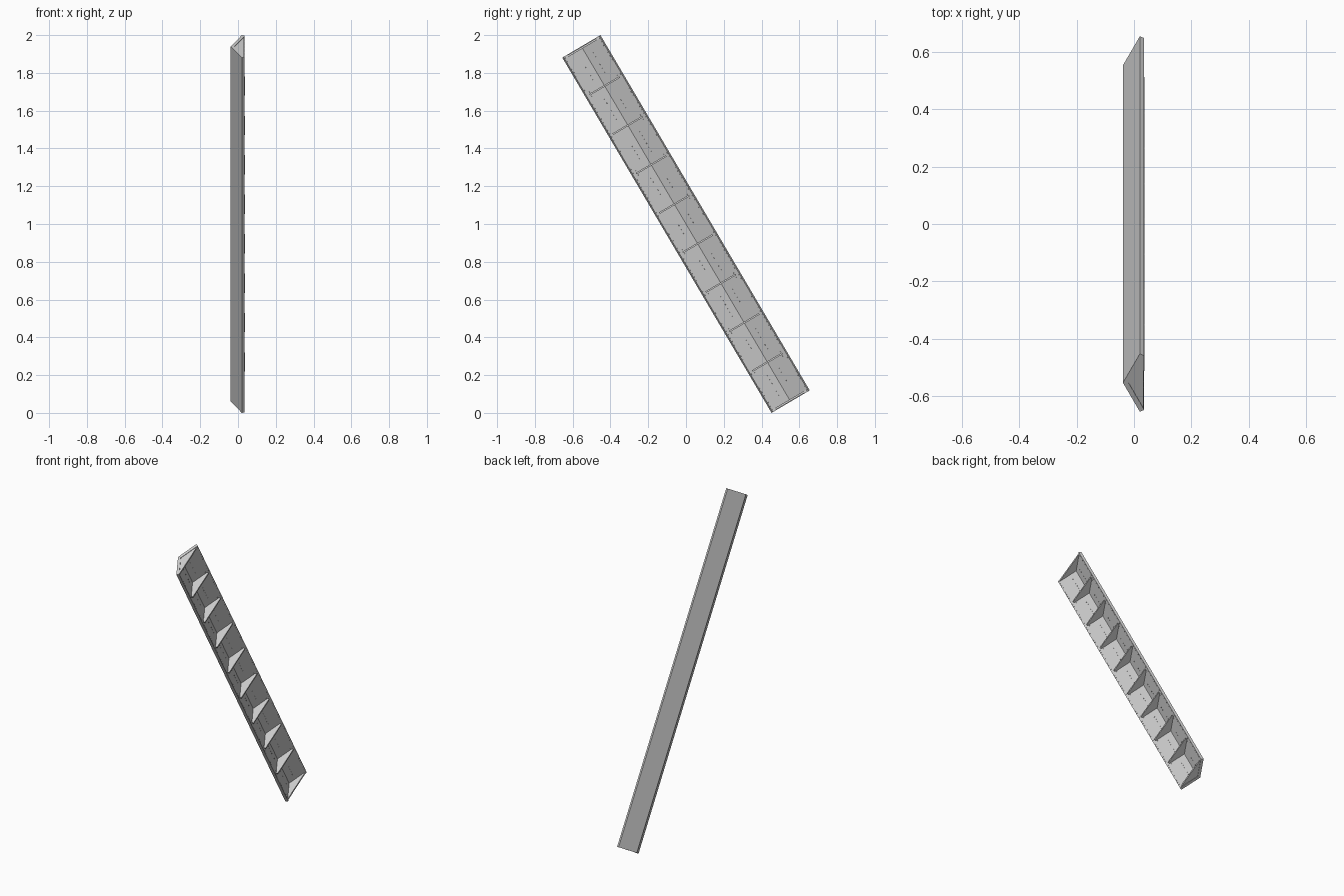
import bpy, bmesh, math
from mathutils import Matrix, Vector

if "Cube" in bpy.data.objects:
    bpy.data.objects.remove(bpy.data.objects["Cube"])

# Beam frame: local x = depth, local y = width, local z = along the beam
TILT = math.radians(30.5)
LENGTH, HALF_W = 2.183, 0.1173
BAYS = 9
BAY = LENGTH / BAYS
FRAME = Matrix.Translation((0, 0, 1)) @ Matrix.Rotation(TILT, 4, 'X')

# V section measurements
APEX = -0.0385
SLOPE = math.radians(26.7)
THICK = 0.017
INNER = APEX + THICK / math.cos(SLOPE)
OUT_X = APEX + HALF_W * math.tan(SLOPE)
TIP = (OUT_X + THICK * math.cos(SLOPE), HALF_W - THICK * math.sin(SLOPE))


def finish(name, bm):
    bmesh.ops.recalc_face_normals(bm, faces=bm.faces)
    mesh = bpy.data.meshes.new(name)
    bm.to_mesh(mesh)
    bm.free()
    ob = bpy.data.objects.new(name, mesh)
    ob.matrix_world = FRAME
    bpy.context.collection.objects.link(ob)
    return ob


def prism(name, profile, z0, z1):
    """Extrude an (x, y) profile along the beam from z0 to z1."""
    bm = bmesh.new()
    face = bm.faces.new([bm.verts.new((x, y, z0)) for x, y in profile])
    top = bmesh.ops.extrude_face_region(bm, geom=[face])['geom']
    bmesh.ops.translate(bm, vec=(0, 0, z1 - z0),
                        verts=[v for v in top if isinstance(v, bmesh.types.BMVert)])
    return finish(name, bm)


def inner_x(w):
    return INNER + abs(w) * math.tan(SLOPE)


# Folded V-shaped channel
prism("channel", [(APEX, 0), (OUT_X, HALF_W), TIP, (INNER, 0),
                  (TIP[0], -TIP[1]), (OUT_X, -HALF_W)], -LENGTH / 2, LENGTH / 2)

# Triangular stiffening ribs with clipped corners, one between each pair of bays
RW, RX, RT = 0.092, 0.0375, 0.009
rib = [(INNER - 0.003, 0), (inner_x(RW) - 0.003, RW), (RX, RW),
       (RX, -RW), (inner_x(RW) - 0.003, -RW)]
for i in range(1, BAYS):
    z = -LENGTH / 2 + i * BAY
    prism(f"rib_{i}", rib, z - RT / 2, z + RT / 2)

# Closing plates just inside both ends
end = [(INNER - 0.003, 0), (TIP[0] - 0.003, TIP[1]), (TIP[0] - 0.003, -TIP[1])]
for name, z in (("bottom_end_plate", -LENGTH / 2 + 0.008),
                ("top_end_plate", LENGTH / 2 - 0.008)):
    prism(name, end, z - 0.005, z + 0.005)

# Small rivets on the inner faces: edge rows, spine rows and rib corners
bm = bmesh.new()
spots = []
for i in range(BAYS):
    start = -LENGTH / 2 + i * BAY
    spots += [(0.104, start + BAY * (k + 0.5) / 11) for k in range(11)]
    spots += [(0.036, start + BAY * (0.25 + k * 0.1)) for k in range(6)]
    if i:
        spots += [(0.085, start + d) for d in (-0.013, 0.013)]
for side in (1, -1):
    normal = Vector((math.cos(SLOPE), -side * math.sin(SLOPE), 0))
    turn = normal.to_track_quat('Z', 'Y').to_matrix().to_4x4()
    for w, z in spots:
        place = Matrix.Translation((inner_x(w), side * w, z)) @ turn
        bmesh.ops.create_cone(bm, cap_ends=True, segments=6, radius1=0.003,
                              radius2=0.002, depth=0.003, matrix=place)
finish("rivets", bm)
